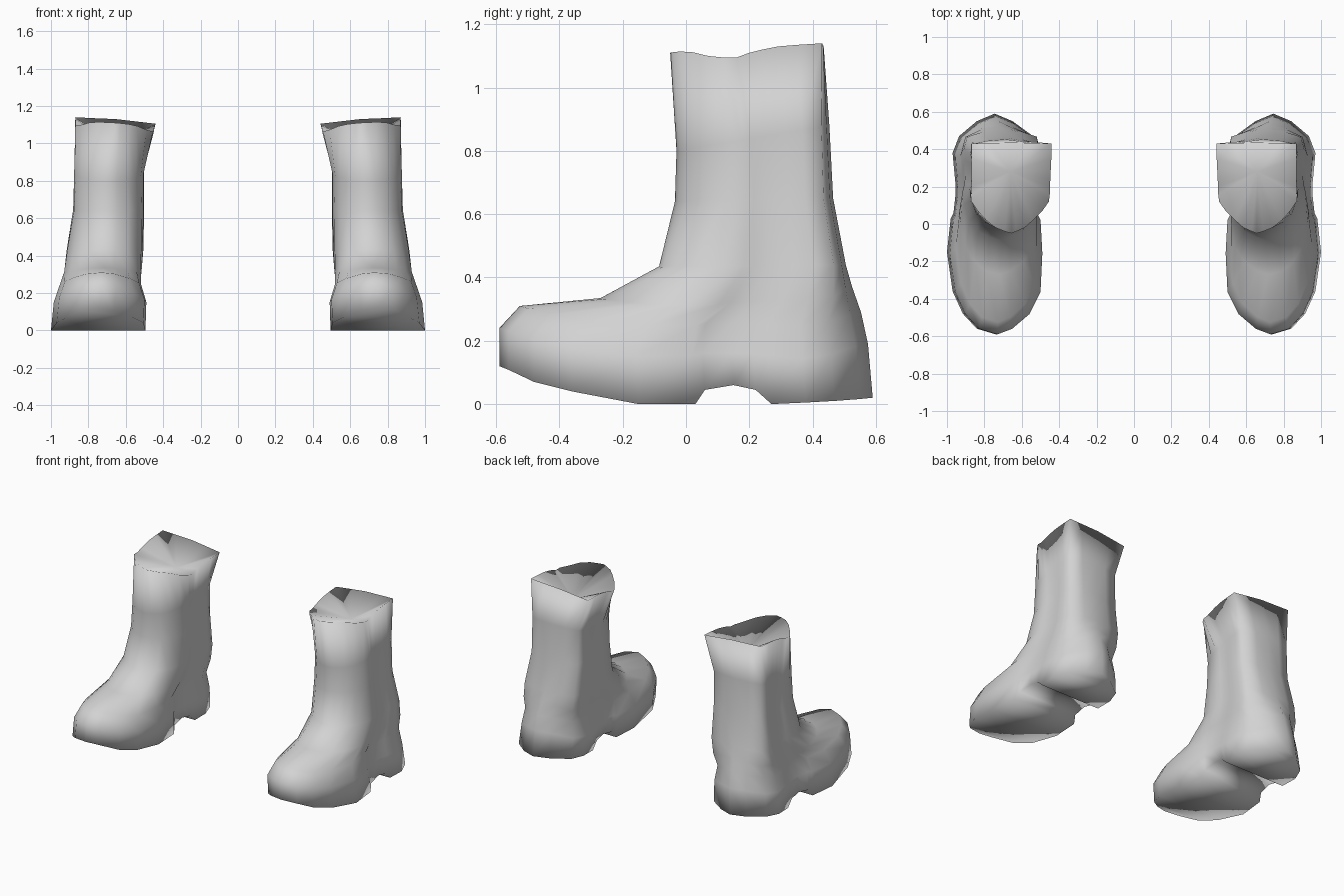
import bpy, bmesh

cube = bpy.data.objects.get("Cube")
if cube:
    bpy.data.objects.remove(cube, do_unlink=True)

grey = bpy.data.materials.new("boot_grey")
grey.use_nodes = True
COLOUR = (0.65, 0.65, 0.65, 1.0)
grey.diffuse_color = COLOUR
bsdf = grey.node_tree.nodes["Principled BSDF"]
bsdf.inputs["Base Color"].default_value = COLOUR
bsdf.inputs["Roughness"].default_value = 0.7

# Sole rows from toe to heel: y, inner x, outer x, z of the underside
SOLE = [(-.59, .74, .74, .12), (-.56, .66, .84, .108), (-.48, .565, .915, .07),
        (-.36, .505, .97, .04), (-.15, .495, 1.0, 0), (.03, .505, .98, 0),
        (.06, .52, .965, .045), (.15, .525, .955, .06), (.22, .52, .955, .045),
        (.27, .515, .96, 0), (.38, .51, .97, .005), (.47, .54, .935, .01),
        (.55, .65, .84, .016), (.59, .745, .745, .02)]

# Rim rows from front to back: y, inner x, outer x, height
RIM = [(-.05, .655, .655, 1.11), (-.04, .63, .69, 1.112), (-.02, .585, .74, 1.114),
       (.02, .54, .79, 1.112), (.07, .49, .835, 1.10), (.12, .455, .87, 1.095),
       (.16, .45, .87, 1.095), (.2, .45, .87, 1.11), (.24, .447, .87, 1.12),
       (.29, .445, .87, 1.13), (.35, .442, .87, 1.135), (.43, .44, .87, 1.14),
       (.433, .55, .78, 1.135), (.435, .655, .655, 1.13)]

# Rings between: front y, z, back y, z, inner x, outer x, rim-shape share, side drop
RINGS = [(-.59, .24, .575, .19, .49, .985, 0, .07),
         (-.525, .31, .553, .29, .515, .955, .05, .06),
         (-.27, .335, .525, .37, .505, .94, .3, .04),
         (-.085, .435, .505, .44, .497, .925, .4, 0),
         (-.035, .64, .465, .65, .495, .89, .45, 0),
         (-.03, .80, .453, .88, .495, .883, .55, 0)]


def outline(rows):
    """Closed loop: down the outer side from the front, back up the inner side."""
    outer = [(r[2], r[0], r[3]) for r in rows]
    inner = [(r[1], r[0], r[3]) for r in rows[-2:0:-1]]
    return outer + inner


def unit(points):
    xs, ys = [p[0] for p in points], [p[1] for p in points]
    return [((x - min(xs)) / (max(xs) - min(xs)), (y - min(ys)) / (max(ys) - min(ys)))
            for x, y, _ in points]


sole, rim = outline(SOLE), outline(RIM)
# The rim dips a little along the inner side
rim = [(x, y, z - .035 * max(0, (.655 - x) / .215)) for x, y, z in rim]
foot_shape, rim_shape = unit(sole), unit(rim)


def ring(yf, zf, yb, zb, xi, xo, share, drop):
    points = []
    for (fx, fy), (sx, sy) in zip(foot_shape, rim_shape):
        u, v = fx + (sx - fx) * share, fy + (sy - fy) * share
        z = zf + (zb - zf) * v - drop * (2 * u - 1) ** 2
        points.append((xi + (xo - xi) * u, yf + (yb - yf) * v, z))
    return points


def build_boot(name, side):
    bm = bmesh.new()
    loops = [[bm.verts.new((side * x, y, z)) for x, y, z in pts]
             for pts in [sole] + [ring(*r) for r in RINGS] + [rim]]
    n = len(sole)
    # Foot and shaft walls
    for low, high in zip(loops, loops[1:]):
        for i in range(n):
            j = (i + 1) % n
            bm.faces.new((low[i], low[j], high[j], high[i]))
    # Underside strips, which form the arch in front of the heel
    base, last = loops[0], len(SOLE) - 1
    bm.faces.new((base[0], base[1], base[n - 1]))
    for i in range(1, last - 1):
        bm.faces.new((base[i], base[i + 1], base[n - i - 1], base[n - i]))
    bm.faces.new((base[last - 1], base[last], base[last + 1]))
    # Shallow hollow inside the shaft
    centre = bm.verts.new((side * .66, .28, 1.0))
    top = loops[-1]
    for i in range(n):
        bm.faces.new((top[i], top[(i + 1) % n], centre))
    bmesh.ops.recalc_face_normals(bm, faces=bm.faces)
    for face in bm.faces:
        face.smooth = True
    mesh = bpy.data.meshes.new(name)
    bm.to_mesh(mesh)
    bm.free()
    mesh.materials.append(grey)
    bpy.context.collection.objects.link(bpy.data.objects.new(name, mesh))


build_boot("left_boot", 1)
build_boot("right_boot", -1)
